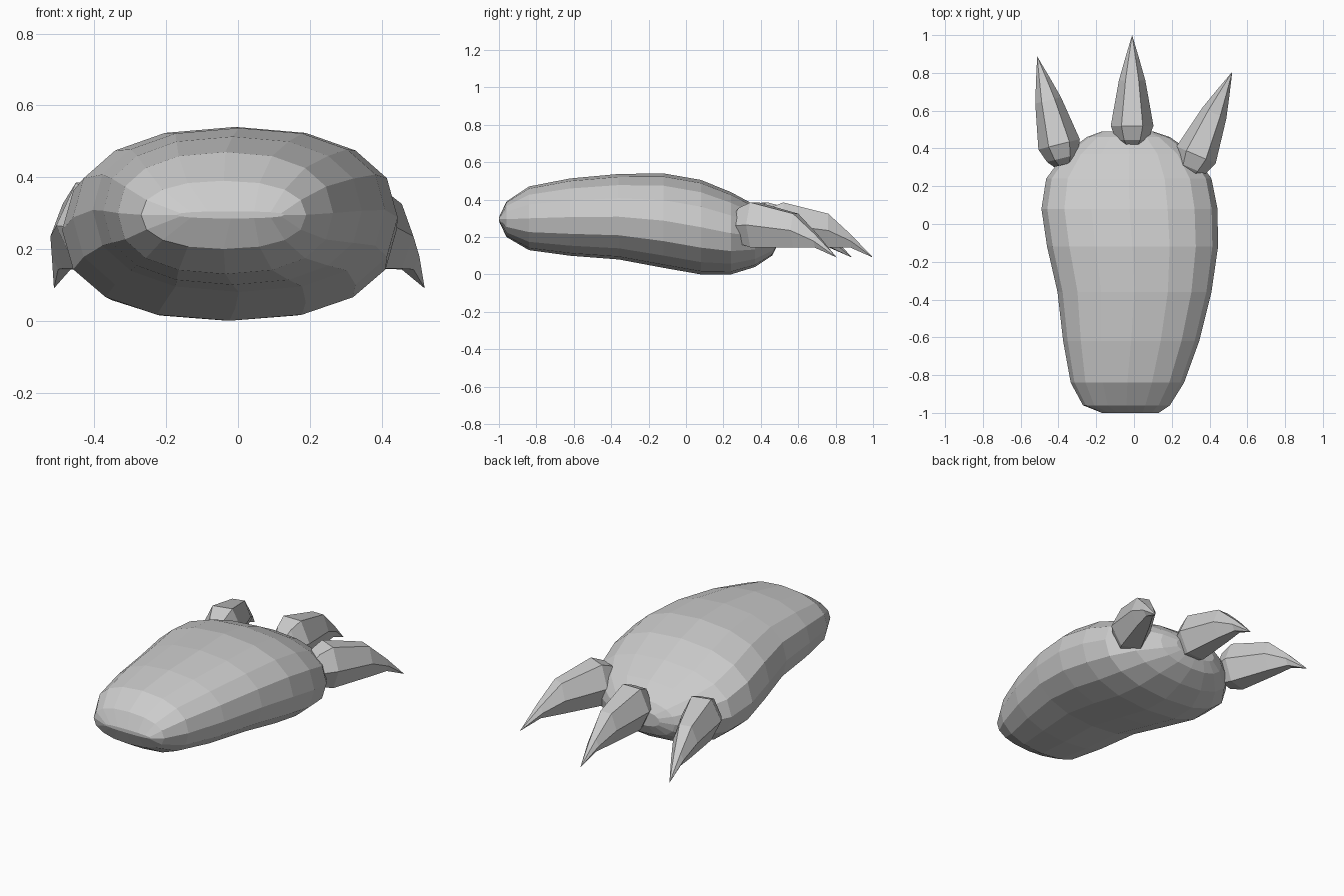
import bpy, bmesh
from math import sin, cos, pi, radians
from mathutils import Matrix

if "Cube" in bpy.data.objects:
    bpy.data.objects.remove(bpy.data.objects["Cube"])


def loft(name, sections, sides, power, matrix=Matrix()):
    """Bridge rounded sections (y, x_min, x_max, z_min, z_max) into a closed shell."""
    bm = bmesh.new()
    top = max(sin(2 * pi * i / sides) for i in range(sides))
    rings = []
    for y, x0, x1, z0, z1 in sections:
        ring = []
        for i in range(sides):
            a = 2 * pi * i / sides
            c, s = cos(a), sin(a) / top
            u = abs(c) ** (2 / power) * (1 if c > 0 else -1)
            v = abs(s) ** (2 / power) * (1 if s > 0 else -1)
            ring.append(bm.verts.new(((x0 + x1) / 2 + u * (x1 - x0) / 2, y,
                                      (z0 + z1) / 2 + v * (z1 - z0) / 2)))
        rings.append(ring)
    for a, b in zip(rings, rings[1:]):
        for i in range(sides):
            j = (i + 1) % sides
            bm.faces.new((a[i], a[j], b[j], b[i]))
    bm.faces.new(rings[0])
    bm.faces.new(rings[-1])
    bmesh.ops.remove_doubles(bm, verts=bm.verts, dist=0.0005)
    bmesh.ops.recalc_face_normals(bm, faces=bm.faces)
    bm.transform(matrix)
    mesh = bpy.data.meshes.new(name)
    bm.to_mesh(mesh)
    bm.free()
    obj = bpy.data.objects.new(name, mesh)
    bpy.context.collection.objects.link(obj)
    return obj


# Rounded paw body, narrow at the front and wide near the claws
loft("paw_body", [
    (-1.00, -0.17, 0.13, 0.285, 0.305),
    (-0.96, -0.27, 0.19, 0.20, 0.39),
    (-0.84, -0.335, 0.265, 0.13, 0.47),
    (-0.62, -0.375, 0.345, 0.10, 0.513),
    (-0.36, -0.405, 0.41, 0.08, 0.537),
    (-0.12, -0.46, 0.445, 0.035, 0.54),
    (0.08, -0.49, 0.442, 0.0, 0.505),
    (0.24, -0.465, 0.41, 0.0, 0.44),
    (0.37, -0.37, 0.32, 0.04, 0.37),
    (0.46, -0.25, 0.19, 0.10, 0.30),
    (0.49, -0.17, 0.10, 0.16, 0.25),
], 16, 2.3)

# Three curved claws: base position, heading and length
claw = [
    (0.0, -0.055, 0.055, 0.20, 0.315),
    (0.035, -0.085, 0.085, 0.165, 0.355),
    (0.11, -0.113, 0.113, 0.145, 0.385),
    (0.35, -0.07, 0.07, 0.145, 0.325),
    (0.47, -0.036, 0.036, 0.143, 0.215),
    (0.59, 0, 0, 0.09, 0.09),
]
for name, x, y, turn in (("left_claw", -0.37, 0.315, 14),
                         ("middle_claw", -0.01, 0.41, 0),
                         ("right_claw", 0.285, 0.265, -23.5)):
    place = Matrix.Translation((x, y, 0)) @ Matrix.Rotation(radians(turn), 4, "Z")
    loft(name, claw, 6, 2, place)
